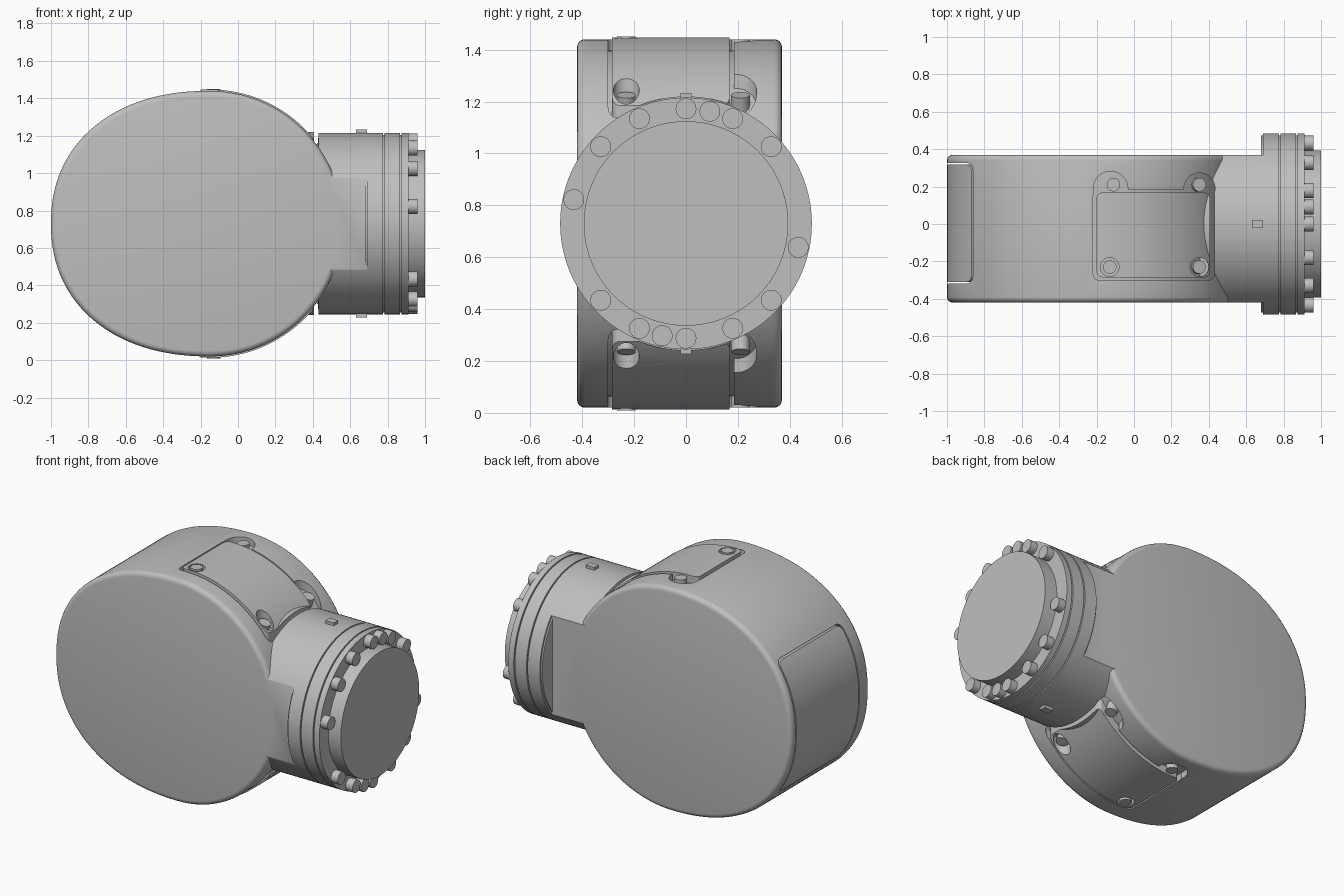
import bpy, bmesh, math
from mathutils import Matrix, Vector

if "Cube" in bpy.data.objects:
    bpy.data.objects.remove(bpy.data.objects["Cube"], do_unlink=True)

CZ = 0.73            # height of the joint axis
EGG_X = -0.15        # centre of the housing
FRONT, BACK = -0.42, 0.37

grey = bpy.data.materials.new("cast_grey")
grey.use_nodes = True
grey.diffuse_color = (0.52, 0.52, 0.52, 1)
grey.node_tree.nodes["Principled BSDF"].inputs["Base Color"].default_value = (0.52, 0.52, 0.52, 1)


def finish(name, bm, loc=(0, 0, 0)):
    bmesh.ops.recalc_face_normals(bm, faces=bm.faces[:])
    mesh = bpy.data.meshes.new(name)
    bm.to_mesh(mesh)
    bm.free()
    mesh.materials.append(grey)
    ob = bpy.data.objects.new(name, mesh)
    ob.location = loc
    bpy.context.collection.objects.link(ob)
    return ob


def activate(ob):
    bpy.ops.object.select_all(action='DESELECT')
    ob.select_set(True)
    bpy.context.view_layer.objects.active = ob


def smooth(ob):
    activate(ob)
    bpy.ops.object.shade_smooth_by_angle(angle=math.radians(32))


def boolean(ob, cutter, op, keep=False):
    bpy.context.view_layer.update()
    activate(ob)
    mod = ob.modifiers.new("cut", 'BOOLEAN')
    mod.operation, mod.object, mod.solver = op, cutter, 'EXACT'
    bpy.ops.object.modifier_apply(modifier=mod.name)
    if not keep:
        bpy.data.objects.remove(cutter, do_unlink=True)


def box(name, x, y, z, round_axis=None, radius=0.03):
    """Box from three ranges; edges along round_axis may be rounded."""
    bm = bmesh.new()
    size = [r[1] - r[0] for r in (x, y, z)]
    bmesh.ops.create_cube(bm, size=1, matrix=Matrix.Diagonal((*size, 1)))
    if round_axis is not None:
        edges = [e for e in bm.edges
                 if abs((e.verts[0].co - e.verts[1].co)[round_axis]) > 1e-4]
        bmesh.ops.bevel(bm, geom=edges, offset=radius, segments=5,
                        affect='EDGES', profile=0.5)
    return finish(name, bm, [sum(r) / 2 for r in (x, y, z)])


def cylinder(name, start, end, radius, sides=32):
    a, b = Vector(start), Vector(end)
    bm = bmesh.new()
    turn = (b - a).to_track_quat('Z', 'Y').to_matrix().to_4x4()
    bmesh.ops.create_cone(bm, cap_ends=True, segments=sides, radius1=radius,
                          radius2=radius, depth=(b - a).length, matrix=turn)
    return finish(name, bm, (a + b) / 2)


def egg(name):
    """Housing: round towards the flange, longer and fuller on the far side."""
    bm = bmesh.new()
    verts = []
    n = 128
    for i in range(n):
        t = 2 * math.pi * i / n
        c, s = math.cos(t), math.sin(t)
        if c >= 0:
            p = (0.71 * c, 0.71 * s)
        else:
            k = 1 / 1.1
            p = (-0.85 * abs(c) ** k, math.copysign(0.71 * abs(s) ** k, s))
        verts.append(bm.verts.new((p[0], FRONT, p[1])))
    face = bm.faces.new(verts)
    ext = bmesh.ops.extrude_face_region(bm, geom=[face])
    moved = [v for v in ext["geom"] if isinstance(v, bmesh.types.BMVert)]
    bmesh.ops.translate(bm, verts=moved, vec=(0, BACK - FRONT, 0))
    rims = [e for e in bm.edges if abs(e.verts[0].co.y - e.verts[1].co.y) < 1e-5]
    bmesh.ops.bevel(bm, geom=rims, offset=0.03, segments=4,
                    affect='EDGES', profile=0.5)
    return finish(name, bm, (EGG_X, 0, CZ))


def duplicate(ob, name, scale=1.0):
    new = ob.copy()
    new.data = ob.data.copy()
    new.name = name
    new.scale = (scale, 1, scale)
    bpy.context.collection.objects.link(new)
    return new


# Housing and neck
housing = egg("housing")
core = duplicate(housing, "core", 0.94)
core.hide_render = True
neck = cylinder("neck", (0.1, 0, CZ), (0.69, 0, CZ), 0.485, 128)
boolean(neck, box("slab", (0, 1), (FRONT + 0.0005, BACK - 0.0005), (0, 2)), 'INTERSECT')
boolean(housing, neck, 'UNION')
blank = duplicate(housing, "blank")

# Upper and lower service covers, each in a recess with screws
for side, word in ((1, "upper"), (-1, "lower")):
    def level(h):
        return CZ + side * h

    zr = sorted((level(0.25), level(0.95)))
    recess = box("recess", (-0.218, 0.43), (-0.3, 0.185), zr, 2)
    for x, r in ((-0.125, 0.092), (0.35, 0.083)):
        boolean(recess, cylinder("ear", (x, 0.19, zr[0] + 0.01),
                                 (x, 0.19, zr[1] - 0.01), r), 'UNION')
    boolean(recess, core, 'DIFFERENCE', keep=True)
    boolean(housing, recess, 'DIFFERENCE')

    cover = duplicate(blank, word + "_cover", 1.01)
    boolean(cover, box("cover_blank", (-0.2, 0.405), (-0.285, 0.168), zr, 2), 'INTERSECT')
    for x in (-0.13, 0.35):
        low = level(0.665 if x < 0 else 0.44)
        boolean(cover, cylinder("notch", (x, -0.23, low),
                                (x, -0.23, level(1)), 0.05), 'DIFFERENCE')
    smooth(cover)

    for x, y, top, lean in ((-0.13, -0.23, 0.72, 0.0), (-0.11, 0.21, 0.71, 0.0),
                            (0.35, -0.23, 0.495, 0.035), (0.35, 0.21, 0.495, 0.035)):
        smooth(cylinder(word + "_cover_screw", (x - lean, y, level(top - 0.1)),
                        (x, y, level(top)), 0.036, 24))

# End panel on the long side, separated by a thin groove
boolean(housing, box("pocket", (-1.3, -0.85), (-0.318, 0.326), (0.305, 1.155), 0, 0.04),
        'DIFFERENCE')
panel = duplicate(blank, "end_panel")
boolean(panel, box("panel_blank", (-1.3, -0.84), (-0.309, 0.317), (0.314, 1.146), 0, 0.035),
        'INTERSECT')
smooth(panel)
smooth(housing)
for helper in (core, blank):
    bpy.data.objects.remove(helper, do_unlink=True)

# Locating tabs on the neck
for side, word in ((1, "upper"), (-1, "lower")):
    box(word + "_tab", (0.63, 0.69), (-0.022, 0.022),
        sorted((CZ + side * 0.45, CZ + side * 0.503)))

# Flange: stacked rings around a slightly smaller hub, and the end disc
for name, x0, x1, r in (("flange_hub", 0.68, 0.905, 0.474),
                        ("inner_ring", 0.69, 0.776, 0.485),
                        ("middle_ring", 0.784, 0.866, 0.485),
                        ("outer_ring", 0.874, 0.912, 0.485),
                        ("end_disc", 0.9, 1.0, 0.394)):
    smooth(cylinder(name, (x0, 0, CZ), (x1, 0, CZ), r, 128))

# Flange bolts, unevenly grouped
for deg in (90, 78, 66, 42, -12, -42, -66, -90, -102, -114, -138, 168, 138, 114):
    a = math.radians(deg)
    y, z = 0.442 * math.cos(a), CZ + 0.442 * math.sin(a)
    smooth(cylinder("flange_bolt", (0.9, y, z), (0.96, y, z), 0.04, 24))
